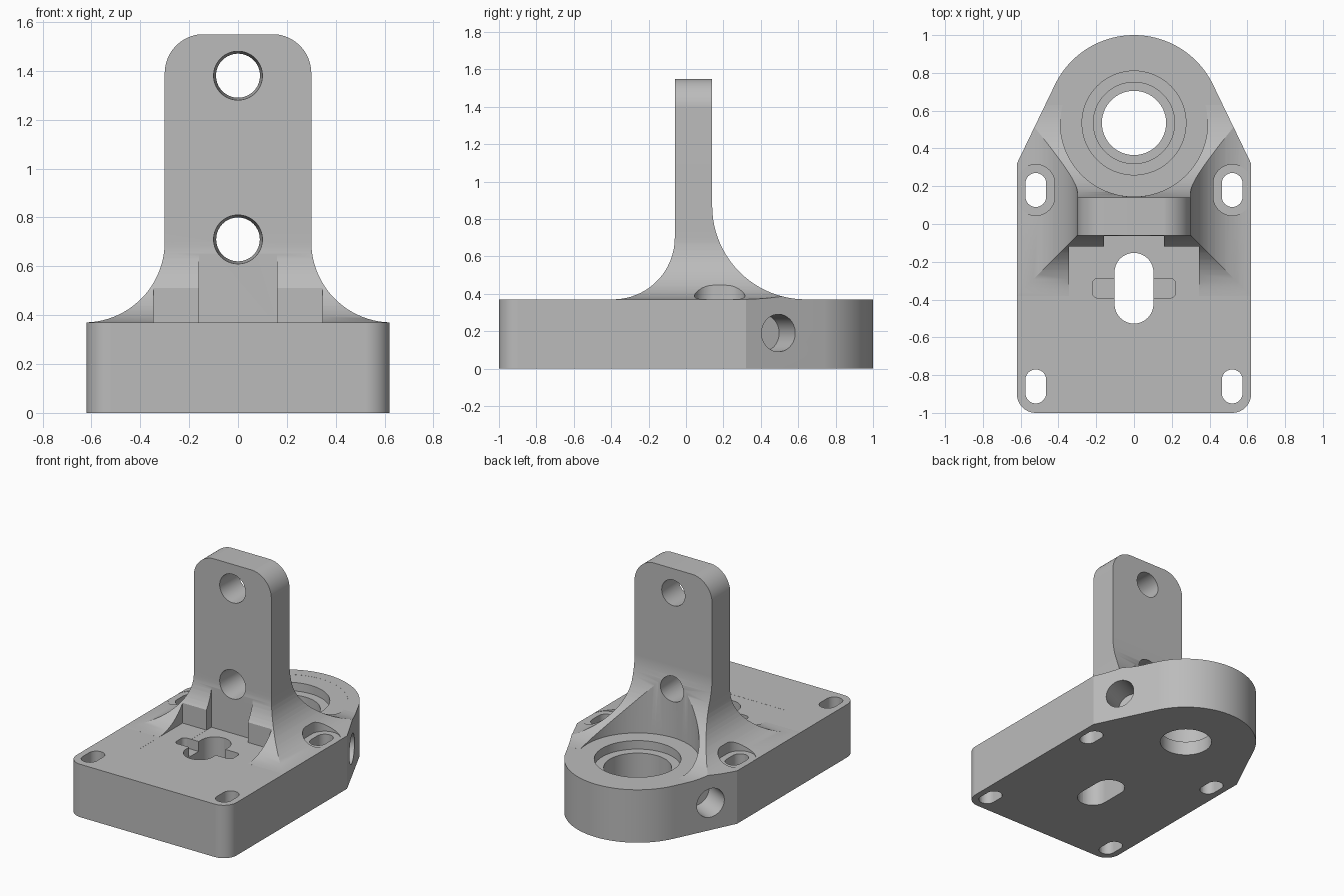
import bpy, bmesh, math
from mathutils import Matrix, Vector

if "Cube" in bpy.data.objects:
    bpy.data.objects.remove(bpy.data.objects["Cube"])

TOP = 0.37                 # base plate thickness
EPS = 0.0006
BORE = (0.0, 0.535)        # centre of the round end
R_END = 0.465


def make(name, bm):
    bmesh.ops.recalc_face_normals(bm, faces=bm.faces)
    me = bpy.data.meshes.new(name)
    bm.to_mesh(me)
    bm.free()
    ob = bpy.data.objects.new(name, me)
    bpy.context.collection.objects.link(ob)
    return ob


def loft(name, rings):
    bm = bmesh.new()
    rows = [[bm.verts.new(p) for p in r] for r in rings]
    n = len(rows[0])
    for a, b in zip(rows, rows[1:]):
        for i in range(n):
            j = (i + 1) % n
            bm.faces.new((a[i], a[j], b[j], b[i]))
    bm.faces.new(rows[0][::-1])
    bm.faces.new(rows[-1])
    return make(name, bm)


def prism(name, pts, z0, z1):
    return loft(name, [[(x, y, z) for x, y in pts] for z in (z0, z1)])


def arc(cx, cy, r, a0, a1, n):
    return [(cx + r * math.cos(math.radians(a0 + (a1 - a0) * i / n)),
             cy + r * math.sin(math.radians(a0 + (a1 - a0) * i / n))) for i in range(n + 1)]


def box(name, x0, x1, y0, y1, z0, z1):
    return prism(name, [(x0, y0), (x1, y0), (x1, y1), (x0, y1)], z0, z1)


def rounded(name, cx, cy, hx, hy, r, z0, z1):
    pts = []
    for sx, sy, a in ((1, 1, 0), (-1, 1, 90), (-1, -1, 180), (1, -1, 270)):
        pts += arc(cx + sx * (hx - r), cy + sy * (hy - r), r, a, a + 90, 10)
    clean = [p for i, p in enumerate(pts) if (Vector(p) - Vector(pts[i - 1])).length > 1e-5]
    return prism(name, clean, z0, z1)


def cylinder(name, p0, p1, r0, r1=None, seg=64):
    p0, p1 = Vector(p0), Vector(p1)
    d = p1 - p0
    bm = bmesh.new()
    m = Matrix.Translation((p0 + p1) / 2) @ d.to_track_quat('Z', 'Y').to_matrix().to_4x4()
    bmesh.ops.create_cone(bm, cap_ends=True, segments=seg, radius1=r0,
                          radius2=r0 if r1 is None else r1, depth=d.length, matrix=m)
    return make(name, bm)


def combine(target, other, op):
    mod = target.modifiers.new("bool", 'BOOLEAN')
    mod.operation, mod.object, mod.solver = op, other, 'EXACT'
    bpy.context.view_layer.objects.active = target
    bpy.ops.object.modifier_apply(modifier=mod.name)
    bpy.data.objects.remove(other)


# Upright with flared foot, lofted from rectangles up its height
RS, RB, RT = 0.33, 0.50, 0.16      # side/front flare, back flare, top rounding
H, HALF = 1.55, 0.30


def flare(z, r):
    h = TOP + r - z
    return r - math.sqrt(max(r * r - h * h, 0)) if h > 0 else 0.0


zs = {TOP + 0.0001, H}
for r in (RS, RB):
    zs |= {round(TOP + r - r * math.sin(math.radians(a)), 4) for a in range(0, 88, 4)}
zs |= {round(H - RT + RT * math.sin(math.radians(a)), 4) for a in range(0, 90, 6)}
zs = sorted(zs)
zs = [z for i, z in enumerate(zs) if i == 0 or z - zs[i - 1] > 0.0015]
rings = []
for z in [0.2] + zs:
    zc = max(z, TOP + 0.0001)
    t = max(zc - (H - RT), 0)
    w = HALF + flare(zc, RS) - (RT - math.sqrt(max(RT * RT - t * t, 0)))
    y0, y1 = -0.06 - flare(zc, RS), 0.14 + flare(zc, RB)
    rings.append([(-w, y0, z), (w, y0, z), (w, y1, z), (-w, y1, z)])
upright = loft("upright", rings)

# Base slab joined to the upright, then trimmed to the plate outline
body = box("mounting_bracket", -0.9, 0.9, -1.3, 1.3, 0, TOP)
combine(body, upright, 'UNION')
px, py = 0.62, 0.32
vx, vy = px - BORE[0], py - BORE[1]
tan = math.degrees(math.atan2(vy, vx) + math.acos(R_END / math.hypot(vx, vy)))
outline = (arc(-0.52, -0.9, 0.1, 180, 270, 10) + arc(0.52, -0.9, 0.1, 270, 360, 10) + [(px, py)]
           + arc(*BORE, R_END, tan, 180 - tan, 48) + [(-px, py)])
combine(body, prism("outline", outline, -0.5, 2), 'INTERSECT')

# Stepped bore and the clearance round it
cuts = [cylinder("bore", (*BORE, z0), (*BORE, z1), r, seg=96)
        for r, z0, z1 in ((0.39, TOP - EPS, 1.0), (0.275, 0.31, 0.6),
                          (0.215, 0.10, 0.61), (0.17, -0.1, 0.62))]

# Front pocket, centre slot and cross recess
cuts += [box("pocket", -0.345, 0.345, -0.6, -0.12, TOP - EPS, 0.9),
         box("pocket", -0.16, 0.16, -0.28, -0.064, TOP - 2 * EPS, 0.9),
         rounded("recess", 0, -0.34, 0.22, 0.052, 0.03, 0.30, 0.5),
         rounded("slot", 0, -0.34, 0.103, 0.187, 0.1029, -0.1, 0.6)]

# Corner slots, washer seats and angled side holes
ca, sa = math.cos(math.radians(tan)), math.sin(math.radians(tan))
for s in (-1, 1):
    cuts += [rounded("slot", s * 0.52, y, 0.055, 0.09, 0.0549, -0.1, 0.6) for y in (0.18, -0.86)]
    cuts.append(rounded("seat", s * 0.52, 0.18, 0.1, 0.135, 0.0999, TOP - EPS, 0.8))
    cuts.append(cylinder("side_hole", (s * (0.538 + 0.2 * ca), 0.495 + 0.2 * sa, 0.19),
                         (s * (0.538 - 0.2 * ca), 0.495 - 0.2 * sa, 0.19), 0.1))

# Tapered holes through the upright
for z in (0.71, 1.38):
    cuts.append(cylinder("hole", (0, -0.16, z), (0, 0.64, z), 0.105, 0.065))

for c in cuts:
    combine(body, c, 'DIFFERENCE')

grey = bpy.data.materials.new("light grey")
grey.diffuse_color = (0.5, 0.5, 0.5, 1)
grey.use_nodes = True
grey.node_tree.nodes["Principled BSDF"].inputs["Base Color"].default_value = grey.diffuse_color
body.data.materials.clear()
body.data.materials.append(grey)
for p in body.data.polygons:
    p.material_index = 0

bpy.ops.object.select_all(action='DESELECT')
body.select_set(True)
bpy.context.view_layer.objects.active = body
bpy.ops.object.shade_smooth_by_angle(angle=math.radians(25))
wn = body.modifiers.new("even shading", 'WEIGHTED_NORMAL')
wn.keep_sharp = True
